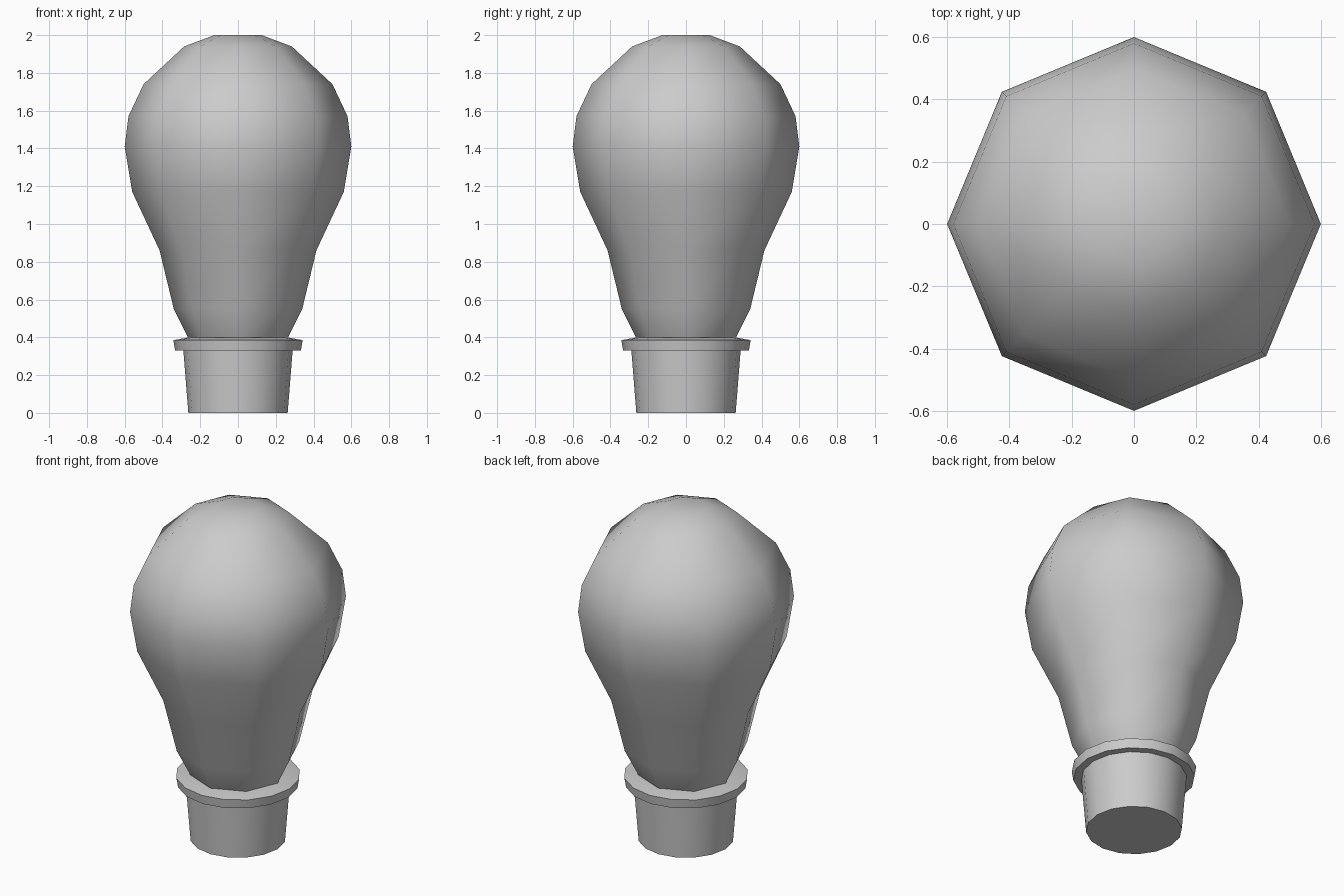
import bpy
import bmesh
from math import cos, sin, pi, radians

cube = bpy.data.objects.get("Cube")
if cube:
    bpy.data.objects.remove(cube, do_unlink=True)

grey = bpy.data.materials.new("plain grey")
grey.use_nodes = True
grey.diffuse_color = (0.6, 0.6, 0.6, 1)
grey.node_tree.nodes["Principled BSDF"].inputs["Base Color"].default_value = (0.6, 0.6, 0.6, 1)


def lathe(name, profile, sides, sharp_angle):
    """Turn a bottom-to-top profile of (radius, height) into a closed solid."""
    bm = bmesh.new()
    rings = []
    for r, z in profile:
        rings.append([bm.verts.new((r * cos(2 * pi * i / sides), r * sin(2 * pi * i / sides), z))
                      for i in range(sides)])
    for low, high in zip(rings, rings[1:]):
        for i in range(sides):
            j = (i + 1) % sides
            bm.faces.new((low[i], low[j], high[j], high[i]))
    bm.faces.new(rings[0][::-1])
    bm.faces.new(rings[-1])
    mesh = bpy.data.meshes.new(name)
    bm.to_mesh(mesh)
    bm.free()
    mesh.materials.append(grey)
    obj = bpy.data.objects.new(name, mesh)
    bpy.context.collection.objects.link(obj)
    bpy.ops.object.select_all(action='DESELECT')
    obj.select_set(True)
    bpy.context.view_layer.objects.active = obj
    bpy.ops.object.shade_smooth_by_angle(angle=radians(sharp_angle))
    return obj


# Eight-sided glass envelope
lathe("glass_bulb",
      [(0.25, 0.37), (0.265, 0.40), (0.34, 0.55), (0.415, 0.86), (0.56, 1.17), (0.6, 1.41),
       (0.58, 1.57), (0.5, 1.74), (0.285, 1.94), (0.125, 2.0)], 8, 60)

# Tapered socket cap
lathe("socket_base", [(0.263, 0.0), (0.29, 0.34)], 16, 40)

# Collar between the socket and the glass
lathe("collar", [(0.29, 0.33), (0.333, 0.33), (0.342, 0.385), (0.26, 0.4)], 16, 80)
